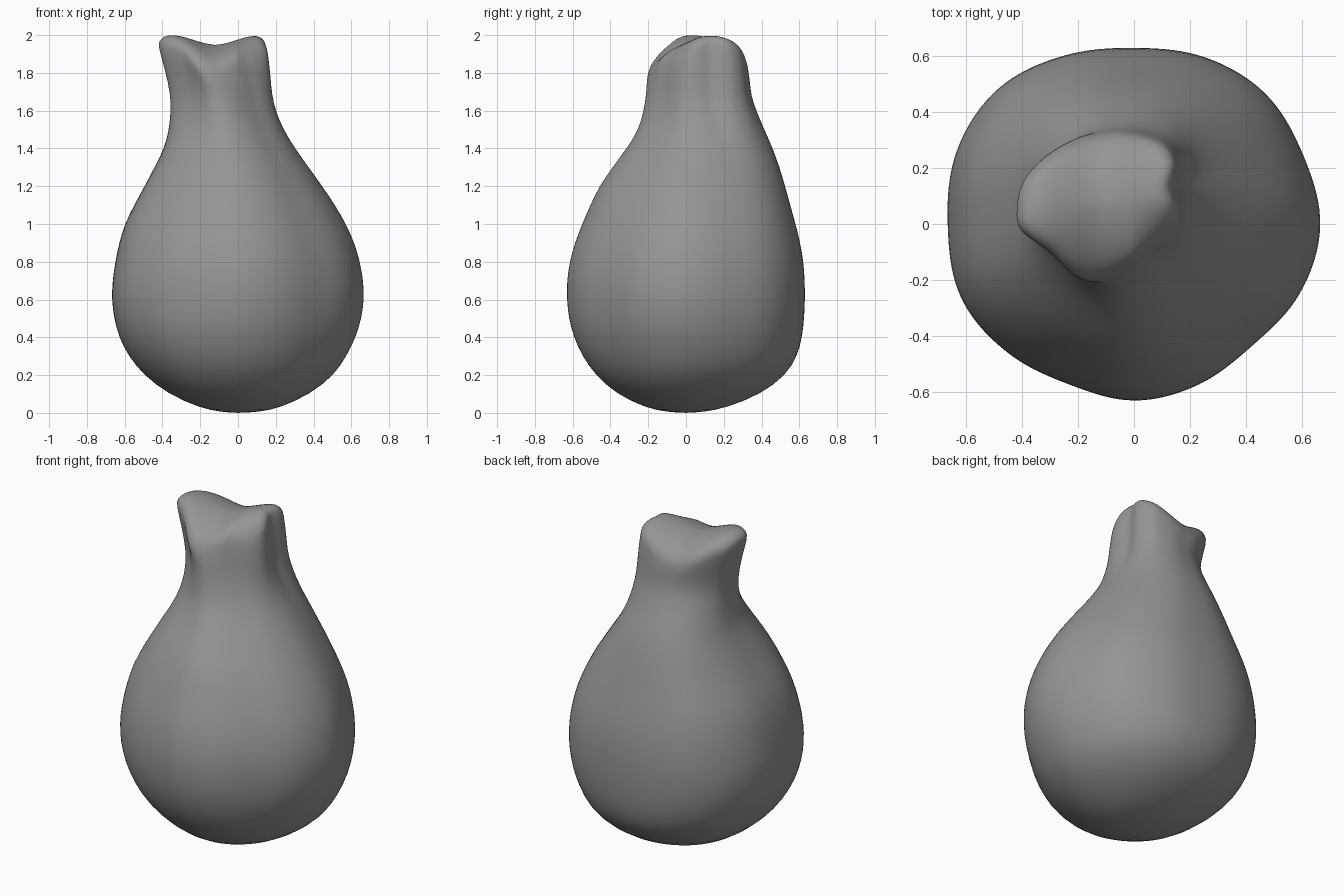
import bpy, bmesh, math

if "Cube" in bpy.data.objects:
    bpy.data.objects.remove(bpy.data.objects["Cube"])

N = 72  # points per ring

# Polar cross-sections: rounded belly, and the gathered, folded mouth
BELLY = [.667, .655, .665, .65, .632, .655, .69, .69,
         .668, .672, .64, .61, .622, .61, .60, .64]
MOUTH = [.268, .258, .305, .312, .29, .272, .258, .255, .255, .262, .275, .292,
         .298, .303, .268, .248, .258, .275, .268, .25, .237, .238, .26, .278]

# Silhouette: z, left x, right x, front y, back y
PROFILE = [
    (.005, -.09, .11, -.10, .09),
    (.025, -.20, .22, -.21, .21),
    (.10, -.37, .385, -.37, .40),
    (.20, -.50, .51, -.48, .53),
    (.30, -.58, .575, -.55, .59),
    (.40, -.63, .625, -.595, .615),
    (.50, -.657, .655, -.622, .626),
    (.60, -.669, .669, -.632, .63),
    (.70, -.665, .665, -.632, .629),
    (.80, -.65, .647, -.617, .622),
    (.90, -.63, .618, -.59, .605),
    (1.0, -.60, .573, -.55, .58),
    (1.1, -.55, .515, -.508, .552),
    (1.2, -.495, .447, -.46, .525),
    (1.3, -.442, .375, -.39, .495),
    (1.4, -.39, .303, -.315, .46),
    (1.5, -.365, .24, -.25, .415),
    (1.6, -.356, .20, -.225, .372),
    (1.68, -.357, .18, -.212, .345),
]


def outline(radii):
    """Smooth closed polar curve, scaled to a -1..1 box."""
    pts, k = [], len(radii)
    for i in range(N):
        f = i * k / N
        j, t = int(f), f - int(f)
        a, b, c, d = (radii[(j + o) % k] for o in (-1, 0, 1, 2))
        r = b + .5 * t * (c - a + t * (2*a - 5*b + 4*c - d + t * (3*(b - c) + d - a)))
        ang = math.tau * i / N
        pts.append((r * math.cos(ang), r * math.sin(ang)))
    return fit(pts, -1, 1, -1, 1)


def fit(pts, x0, x1, y0, y1):
    xs, ys = [p[0] for p in pts], [p[1] for p in pts]
    ax, bx, ay, by = min(xs), max(xs), min(ys), max(ys)
    return [(x0 + (x - ax) / (bx - ax) * (x1 - x0),
             y0 + (y - ay) / (by - ay) * (y1 - y0)) for x, y in pts]


def blend(p, q, w):
    return [(a[0] + (b[0] - a[0]) * w, a[1] + (b[1] - a[1]) * w)
            for a, b in zip(p, q)]


def ramp(z, lo, hi):
    w = min(1, max(0, (z - lo) / (hi - lo)))
    return w * w * (3 - 2 * w)


def crown(x, y):
    """Closed top: a crest between two raised ends, falling to front and back."""
    h = 1.948 + .056 * ramp(abs(x + .12), 0, .24)
    crest = .08 + .2 * (x + .12)
    front = .13 + 1.6 * max(0, x)
    h -= front * (max(0, crest - y) / .3) ** 2
    return h - .08 * (max(0, y - crest) / .23) ** 2


belly, mouth, circle = outline(BELLY), outline(MOUTH), outline([1] * 8)
rings = []

# Belly and neck
for z, *box in PROFILE:
    base = blend(circle, belly, .3 + .7 * ramp(z, .05, .65))
    rings.append([(x, y, z) for x, y in
                  fit(blend(base, mouth, ramp(z, 1.35, 1.76)), *box)])

# Flared lip, rounded over into the top
lip = fit(mouth, -.425, .16, -.205, .33)
cx, cy = -.12, .07
neck = rings[-1]
rim = [(x, y, crown(x, y) - .06) for x, y in lip]
rings.append([tuple(a + (b - a) * f for a, b, f in zip(p, q, (.4, .4, .5)))
              for p, q in zip(neck, rim)])
rings.append(rim)
for s, drop in ((.97, .034), (.91, .014), (.8, .002), (.6, 0), (.4, 0), (.2, 0)):
    ring = []
    for x, y in lip:
        px, py = cx + (x - cx) * s, cy + (y - cy) * s
        ring.append((px, py, crown(px, py) - drop))
    rings.append(ring)

# Skin the rings
bm = bmesh.new()
loops = [[bm.verts.new(p) for p in r] for r in rings]
for a, b in zip(loops, loops[1:]):
    for i in range(N):
        j = (i + 1) % N
        bm.faces.new((a[i], a[j], b[j], b[i]))
bottom = bm.verts.new((0, 0, 0))
top = bm.verts.new((cx, cy, crown(cx, cy)))
for i in range(N):
    j = (i + 1) % N
    bm.faces.new((bottom, loops[0][j], loops[0][i]))
    bm.faces.new((top, loops[-1][i], loops[-1][j]))
for f in bm.faces:
    f.smooth = True
mesh = bpy.data.meshes.new("sack")
bm.to_mesh(mesh)
bm.free()
sack = bpy.data.objects.new("sack", mesh)
bpy.context.collection.objects.link(sack)
sub = sack.modifiers.new("smooth", 'SUBSURF')
sub.levels = sub.render_levels = 1

# Dark grey cloth
cloth = bpy.data.materials.new("dark_grey")
cloth.diffuse_color = (.3, .3, .3, 1)
cloth.use_nodes = True
cloth.node_tree.nodes["Principled BSDF"].inputs["Base Color"].default_value = cloth.diffuse_color
mesh.materials.append(cloth)
